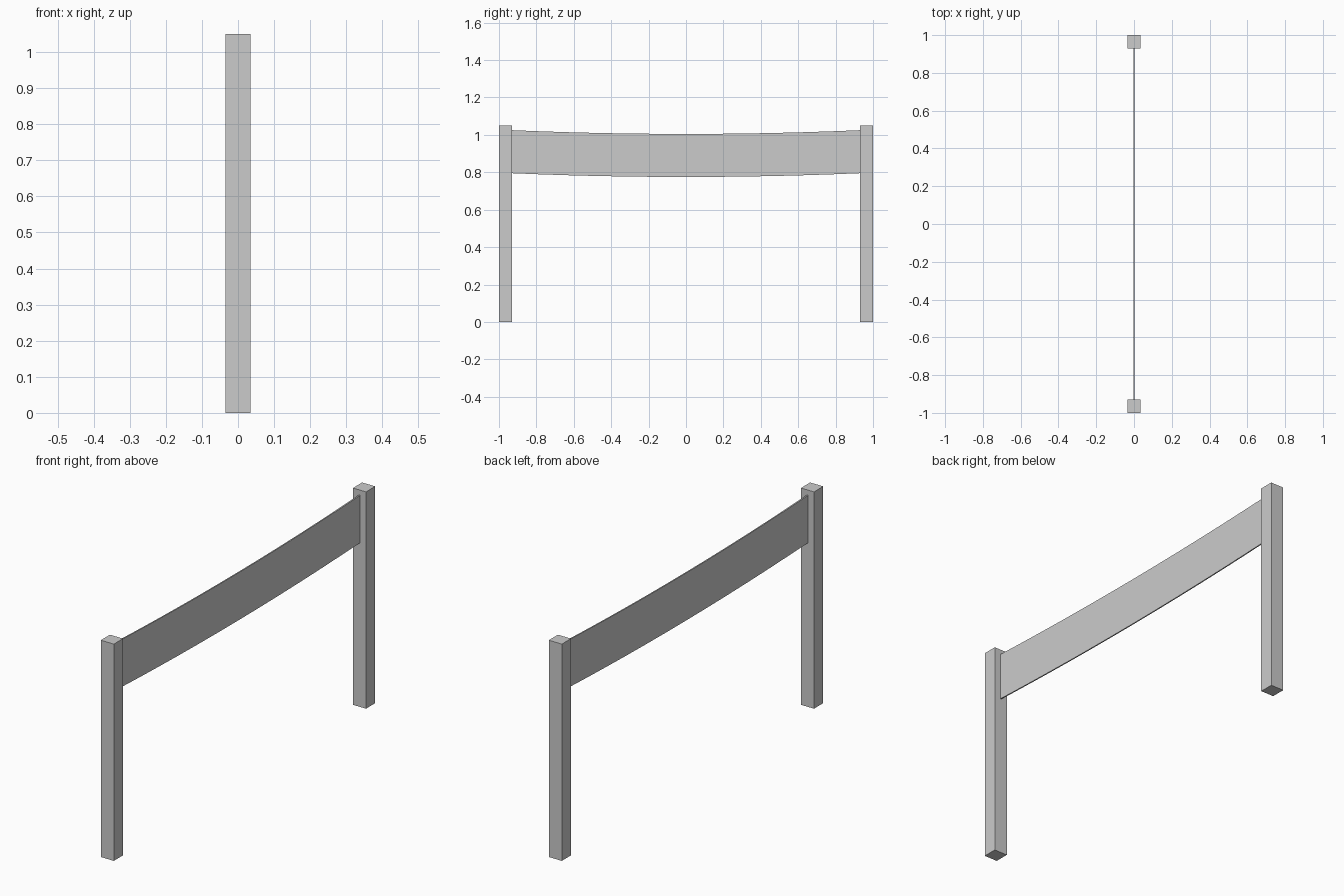
import bpy
import bmesh

if "Cube" in bpy.data.objects:
    bpy.data.objects.remove(bpy.data.objects["Cube"])

POST_W, POST_H = 0.07, 1.05
INNER = 1.0 - POST_W      # inner face of each post
NET_T = 0.006             # net thickness
SEGMENTS = 12


def make_object(name, bm):
    bmesh.ops.recalc_face_normals(bm, faces=bm.faces)
    mesh = bpy.data.meshes.new(name)
    bm.to_mesh(mesh)
    bm.free()
    obj = bpy.data.objects.new(name, mesh)
    bpy.context.collection.objects.link(obj)
    return obj


def make_post(name, side):
    bm = bmesh.new()
    bmesh.ops.create_cube(bm, size=1)
    bmesh.ops.scale(bm, vec=(POST_W, POST_W, POST_H), verts=bm.verts)
    bmesh.ops.translate(bm, vec=(0, side * (1 - POST_W / 2), POST_H / 2), verts=bm.verts)
    return make_object(name, bm)


# Two square posts
make_post("front_post", -1)
make_post("back_post", 1)

# Thin net band, sagging gently towards the middle
bm = bmesh.new()
rings = []
for i in range(SEGMENTS + 1):
    t = 2 * i / SEGMENTS - 1
    sag = 0.02 * t * t
    corners = [(-1, 0.775), (1, 0.775), (1, 1.005), (-1, 1.005)]
    rings.append([bm.verts.new((s * NET_T / 2, t * INNER, z + sag)) for s, z in corners])
for a, b in zip(rings, rings[1:]):
    for k in range(4):
        n = (k + 1) % 4
        bm.faces.new((a[k], a[n], b[n], b[k]))
bm.faces.new(rings[0])
bm.faces.new(rings[-1])
make_object("net", bm)
